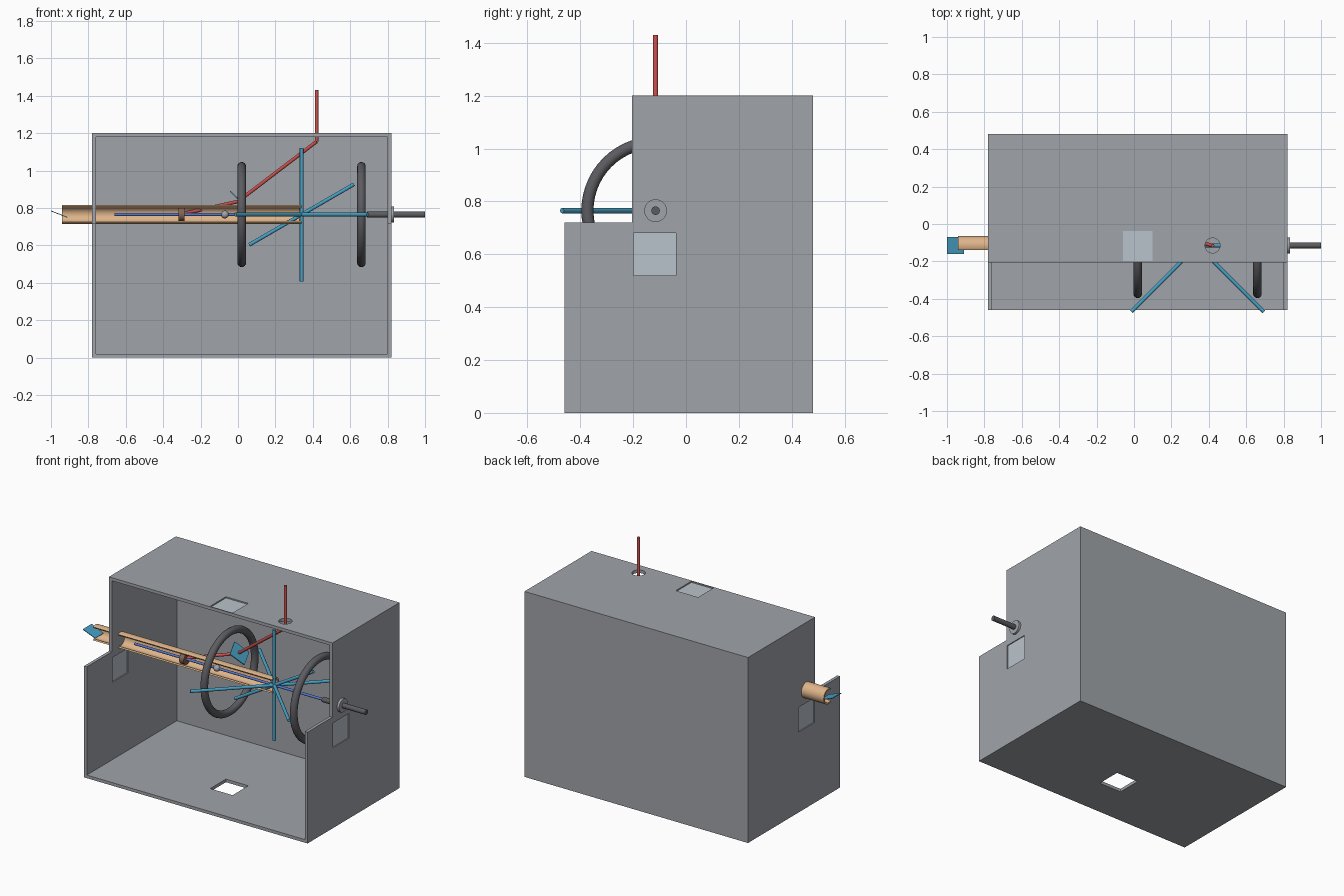
import bpy, bmesh, math
from mathutils import Vector, Matrix

if "Cube" in bpy.data.objects:
    bpy.data.objects.remove(bpy.data.objects["Cube"])

AY, AZ = -0.115, 0.765   # main axis, parallel to x


def mat(name, rgb):
    m = bpy.data.materials.new(name)
    m.diffuse_color = (*[(c / 255 / 12.92 if c < 10 else ((c / 255 + 0.055) / 1.055) ** 2.4) for c in rgb], 1)
    m.use_nodes = True
    m.node_tree.nodes["Principled BSDF"].inputs["Base Color"].default_value = m.diffuse_color
    return m


GREY = mat("case grey", (160, 164, 169))
GLASS = mat("pale glass", (186, 196, 204))
DARK = mat("dark rubber", (92, 92, 97))
TAN = mat("tan", (222, 180, 138))
BROWN = mat("brown", (130, 100, 80))
CYAN = mat("sky blue", (72, 160, 196))
BLUE = mat("rod blue", (85, 120, 205))
RED = mat("beam red", (205, 82, 78))


def finish(name, bm, m, smooth=False):
    bmesh.ops.recalc_face_normals(bm, faces=bm.faces)
    me = bpy.data.meshes.new(name)
    bm.to_mesh(me)
    bm.free()
    ob = bpy.data.objects.new(name, me)
    bpy.context.collection.objects.link(ob)
    me.materials.append(m)
    if smooth:
        bpy.ops.object.select_all(action='DESELECT')
        ob.select_set(True)
        bpy.context.view_layer.objects.active = ob
        bpy.ops.object.shade_smooth_by_angle()
    return ob


def box(name, lo, hi, m):
    bm = bmesh.new()
    lo, hi = Vector(lo), Vector(hi)
    bmesh.ops.create_cube(bm, size=1, matrix=Matrix.Translation((lo + hi) / 2) @ Matrix.Diagonal((*(hi - lo), 1)))
    return finish(name, bm, m)


def rod(name, a, b, r, m, n=20):
    a, b = Vector(a), Vector(b)
    d = b - a
    bm = bmesh.new()
    bmesh.ops.create_cone(bm, cap_ends=True, segments=n, radius1=r, radius2=r, depth=d.length,
                          matrix=Matrix.Translation((a + b) / 2) @ d.to_track_quat('Z', 'Y').to_matrix().to_4x4())
    return finish(name, bm, m, True)


def extrude_x(name, profile, x0, x1, m, smooth=False):
    bm = bmesh.new()
    f = bm.faces.new([bm.verts.new((x0, y, z)) for y, z in profile])
    r = bmesh.ops.extrude_face_region(bm, geom=[f])
    bmesh.ops.translate(bm, vec=(x1 - x0, 0, 0), verts=[v for v in r['geom'] if isinstance(v, bmesh.types.BMVert)])
    return finish(name, bm, m, smooth)


def plate(name, center, u, v, su, sv, m, t=0.006):
    u, v = Vector(u).normalized(), Vector(v).normalized()
    rot = Matrix((u, v, u.cross(v))).transposed().to_4x4()
    bm = bmesh.new()
    bmesh.ops.create_cube(bm, size=1, matrix=Matrix.Translation(center) @ rot @ Matrix.Diagonal((su, sv, t, 1)))
    return finish(name, bm, m)


# open-fronted case with stepped side walls, hollowed and pierced
case = extrude_x("case", [(-0.46, 0), (0.48, 0), (0.48, 1.2), (-0.205, 1.2), (-0.205, 0.72), (-0.46, 0.72)],
                 -0.78, 0.82, GREY)
W0, W1 = -0.198, -0.038   # window span in y
cutters = [
    box("cavity_cutter", (-0.76, -1, 0.02), (0.80, 0.46, 1.18), GREY),
    box("vertical_window_cutter", (-0.06, W0, -0.3), (0.10, W1, 1.5), GREY),
    box("side_window_cutter", (-1.2, W0, 0.52), (1.2, W1, 0.68), GREY),
    rod("top_port_cutter", (0.42, AY, 1.1), (0.42, AY, 1.3), 0.04, GREY, 32),
]
for c in cutters:
    md = case.modifiers.new(c.name, 'BOOLEAN')
    md.operation, md.solver, md.object = 'DIFFERENCE', 'EXACT', c
    c.hide_render = True
bpy.context.view_layer.update()
cut = bpy.data.meshes.new_from_object(case.evaluated_get(bpy.context.evaluated_depsgraph_get()))
case.modifiers.clear()
case.data = cut
for c in cutters:
    bpy.data.objects.remove(c)

# glass panes in the top and side windows
box("top_pane", (-0.06, W0, 1.186), (0.10, W1, 1.192), GLASS)
box("left_pane", (-0.774, W0, 0.52), (-0.768, W1, 0.68), GLASS)
box("right_pane", (0.808, W0, 0.52), (0.814, W1, 0.68), GLASS)

# open-sided guide tube
A = math.radians(120)
arc = [-A + 2 * A * i / 32 for i in range(33)]
ring = [(AY + 0.05 * math.cos(a), AZ + 0.05 * math.sin(a)) for a in arc]
ring += [(AY + 0.04 * math.cos(a), AZ + 0.04 * math.sin(a)) for a in reversed(arc)]
extrude_x("guide_tube", ring, -0.94, 0.34, TAN, True)

# central rod, drive shaft and bearing
rod("central_rod", (-0.66, AY, AZ), (0.70, AY, AZ), 0.008, BLUE)
rod("drive_shaft", (0.69, AY, AZ), (1.0, AY, AZ), 0.016, DARK, 24)
rod("bearing", (0.80, AY, AZ), (0.835, AY, AZ), 0.043, GREY, 32)
rod("piston", (-0.318, AY, AZ), (-0.285, AY, AZ), 0.034, BROWN, 24)

# small ball on the rod
bm = bmesh.new()
bmesh.ops.create_uvsphere(bm, u_segments=20, v_segments=12, radius=0.021,
                          matrix=Matrix.Translation((-0.07, AY, AZ)))
finish("ball", bm, GREY, True)

# two ring wheels around the axis
for name, x in (("inner_ring", 0.02), ("outer_ring", 0.66)):
    bpy.ops.mesh.primitive_torus_add(major_segments=56, minor_segments=16, major_radius=0.258, minor_radius=0.023,
                                     location=(x, AY, AZ), rotation=(0, math.pi / 2, 0))
    ob = bpy.context.object
    ob.name = name
    ob.data.materials.append(DARK)
    bpy.ops.object.shade_smooth_by_angle()

# spokes crossing at the hub
hub = Vector((0.34, AY, AZ))
for i, d in enumerate([(0, 0, 0.357), (0.354, -0.354, 0), (0.354, 0.354, 0), (0.28, 0, 0.162)]):
    rod(f"spoke_{i + 1}", hub - Vector(d), hub + Vector(d), 0.010, CYAN)

# folded beam from the top port via the mirror to the piston
path = [(0.42, AY, 1.43), (0.42, AY, 1.155), (0.0, 0.0, 0.835), (-0.30, AY, 0.768)]
for i in range(3):
    rod(f"beam_{i + 1}", path[i], path[i + 1], 0.0095, RED)

# deflecting mirrors
t = math.radians(27)
u, w = Vector((0.707, 0, -0.707)), Vector((0, 1, 0))
plate("inner_mirror", (0.01, 0.0, 0.838), u * math.cos(t) + w * math.sin(t),
      w * math.cos(t) - u * math.sin(t), 0.11, 0.11, CYAN)
plate("outer_mirror", (-0.955, AY, 0.767), (0.09, 0, -0.035), (0, 1, 0), 0.095, 0.09, CYAN, 0.004)
